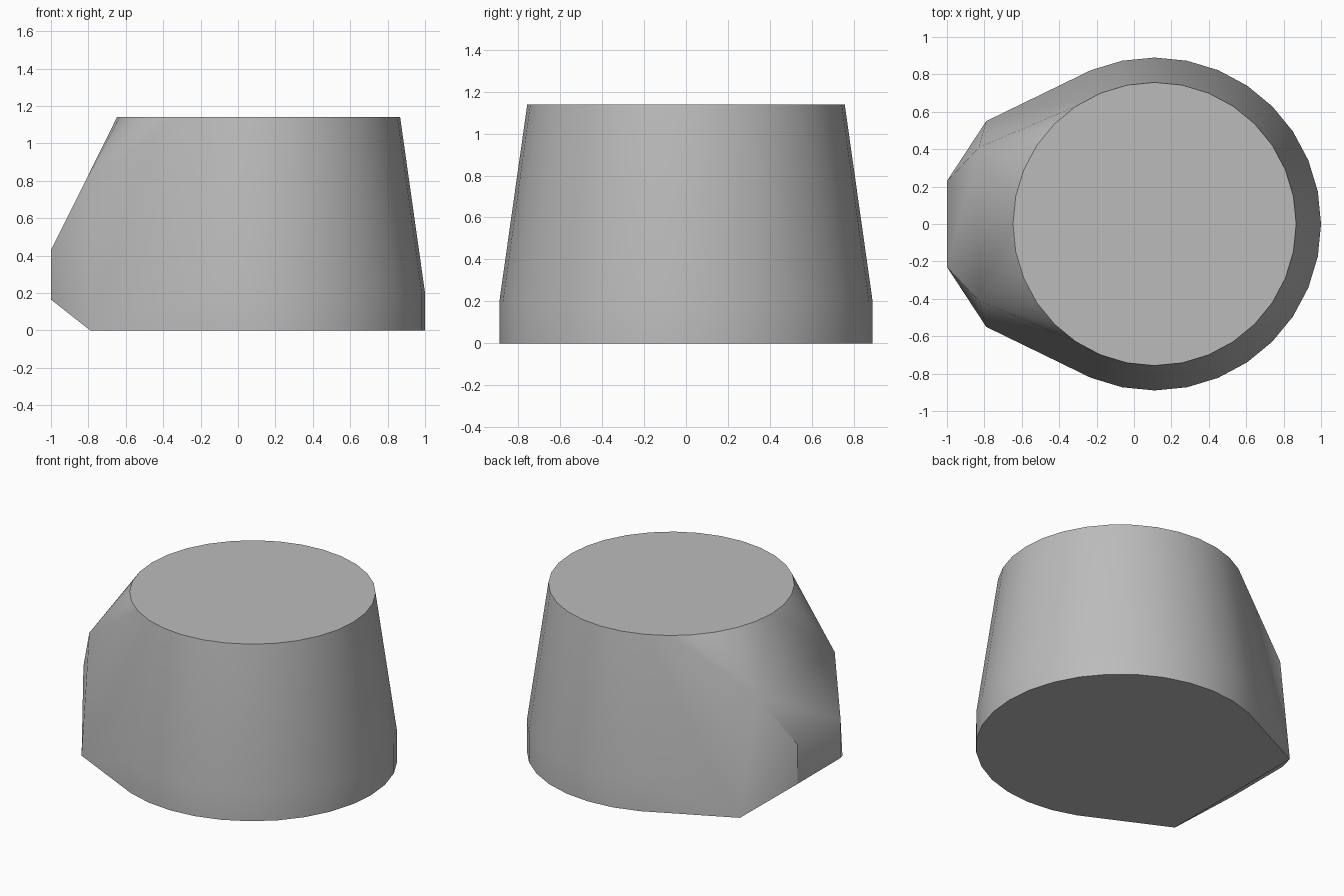
import bpy
import bmesh
from math import cos, sin, tau, radians

cube = bpy.data.objects.get("Cube")
if cube:
    bpy.data.objects.remove(cube)

grey = bpy.data.materials.new("plain grey")
grey.use_nodes = True
colour = (0.5, 0.5, 0.5, 1)
grey.diffuse_color = colour
grey.node_tree.nodes["Principled BSDF"].inputs["Base Color"].default_value = colour

CENTRE_X = 0.11
SIDES = 32
bm = bmesh.new()

# Round tapered drum: straight skirt, then narrowing to the flat top
for radius, z in ((0.89, 0), (0.89, 0.2), (0.757, 1.14)):
    for i in range(SIDES):
        a = tau * i / SIDES
        bm.verts.new((CENTRE_X + radius * cos(a), radius * sin(a), z))

# Faceted nose, mirrored across the middle
for x, y, z in ((-0.79, 0.55, 0), (-1, 0.23, 0.165), (-1, 0.23, 0.43), (-0.83, 0.41, 0.77)):
    for side in (-1, 1):
        bm.verts.new((x, side * y, z))

# One tight skin around drum and nose
hull = bmesh.ops.convex_hull(bm, input=bm.verts)
loose = {v for v in hull["geom_interior"] + hull["geom_unused"]
         if isinstance(v, bmesh.types.BMVert)}
bmesh.ops.delete(bm, geom=list(loose), context='VERTS')
bmesh.ops.dissolve_limit(bm, angle_limit=radians(1), verts=bm.verts, edges=bm.edges)
bmesh.ops.recalc_face_normals(bm, faces=bm.faces)

mesh = bpy.data.meshes.new("tapered_body")
bm.to_mesh(mesh)
bm.free()
mesh.materials.append(grey)
body = bpy.data.objects.new("tapered_body", mesh)
bpy.context.collection.objects.link(body)

# Smooth round wall with crisp rims
bpy.ops.object.select_all(action='DESELECT')
body.select_set(True)
bpy.context.view_layer.objects.active = body
bpy.ops.object.shade_smooth_by_angle(angle=radians(30))
